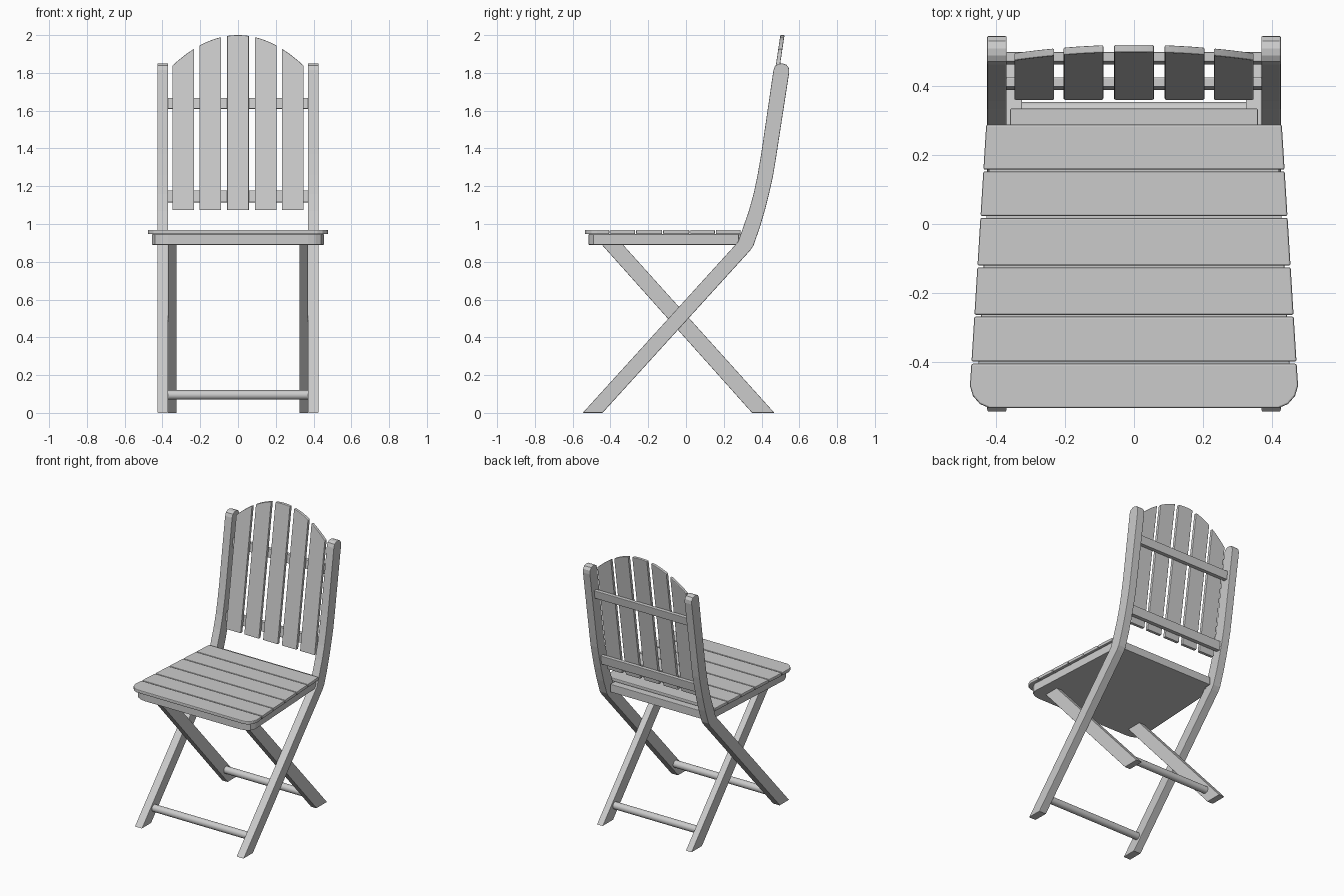
import bpy, bmesh, math
from mathutils import Vector

if "Cube" in bpy.data.objects:
    bpy.data.objects.remove(bpy.data.objects["Cube"])


def prism(name, pts, lo, hi, place, bevel=0.0):
    """Extrude a 2D outline between lo and hi; place maps (a, b, depth) to xyz."""
    bm = bmesh.new()
    n = len(pts)
    va = [bm.verts.new(place(a, b, lo)) for a, b in pts]
    vb = [bm.verts.new(place(a, b, hi)) for a, b in pts]
    bm.faces.new(va)
    bm.faces.new(vb[::-1])
    for i in range(n):
        j = (i + 1) % n
        bm.faces.new((va[j], va[i], vb[i], vb[j]))
    bmesh.ops.recalc_face_normals(bm, faces=bm.faces)
    me = bpy.data.meshes.new(name)
    bm.to_mesh(me)
    bm.free()
    ob = bpy.data.objects.new(name, me)
    bpy.context.collection.objects.link(ob)
    if bevel:
        m = ob.modifiers.new("bevel", 'BEVEL')
        m.width, m.segments, m.limit_method = bevel, 2, 'ANGLE'
        m.angle_limit = math.radians(50)
    return ob


def side(a, b, d):
    return Vector((d, a, b))


def flat(a, b, d):
    return Vector((a, b, d))


def leaning(a, b, d):
    return Vector((a, 0.36 + 0.15 * (b - 1.07) + d, b))


def rect(x0, x1, y0, y1):
    return [(x0, y0), (x1, y0), (x1, y1), (x0, y1)]


def rung(name, y, z, half):
    bpy.ops.mesh.primitive_cylinder_add(vertices=24, radius=0.025, depth=2 * half,
                                        location=(0, y, z), rotation=(0, math.pi / 2, 0))
    ob = bpy.context.object
    ob.name = name
    bpy.ops.object.shade_smooth_by_angle(angle=math.radians(40))


# side frames: front leg and curved back post in one piece, plus crossing rear legs
post = [(-0.547, 0), (-0.442, 0), (0.34, 0.86), (0.357, 0.885), (0.392, 0.985), (0.421, 1.085),
        (0.442, 1.17), (0.46, 1.25), (0.475, 1.34), (0.546, 1.80), (0.545, 1.825), (0.532, 1.843),
        (0.51, 1.85), (0.49, 1.848), (0.472, 1.838), (0.463, 1.815), (0.398, 1.37), (0.379, 1.26),
        (0.358, 1.16), (0.333, 1.07), (0.30, 0.975), (0.275, 0.905)]
rear = [(0.35, 0), (0.468, 0), (-0.335, 0.892), (-0.447, 0.892)]
for s, tag in ((-1, "left"), (1, "right")):
    prism("post_and_front_leg_" + tag, post, s * 0.37, s * 0.427, side, 0.004)
    prism("rear_leg_" + tag, rear, s * 0.325, s * 0.371, side, 0.003)

# round rungs between the feet
rung("front_rung", -0.41, 0.095, 0.375)
rung("rear_rung", 0.33, 0.095, 0.33)

# seat panel under the slats, narrowed to fit between the posts
half_panel = [(0.37, -0.515), (0.41, -0.508), (0.44, -0.49), (0.455, -0.455),
              (0.415, 0.28), (0.36, 0.28), (0.36, 0.335)]
panel = half_panel + [(-x, y) for x, y in reversed(half_panel)]
prism("seat_panel", panel, 0.89, 0.946, flat, 0.003)


# seat slats, tapering towards the back
def half_width(y):
    return 0.476 - 0.062 * (y + 0.46)


edges = [(-0.535, -0.406), (-0.40, -0.269), (-0.264, -0.126),
         (-0.121, 0.018), (0.023, 0.153), (0.158, 0.289)]
for i, (y0, y1) in enumerate(edges):
    if i == 0:
        h = [(0.42, y0), (0.448, y0 + 0.012), (0.468, y0 + 0.035),
             (0.477, y0 + 0.065), (half_width(y1), y1)]
    else:
        h = [(half_width(y0), y0), (half_width(y1), y1)]
    pts = h + [(-x, y) for x, y in reversed(h)]
    prism("seat_slat_%d" % (i + 1), pts, 0.946, 0.969, flat, 0.005)

# back slats with an arched top line
for i, c in enumerate((-0.29, -0.147, 0.0, 0.147, 0.29)):
    x0, x1 = c - 0.058, c + 0.058
    top = [x1 + (x0 - x1) * k / 6 for k in range(7)]
    pts = [(x0, 1.073), (x1, 1.073)] + [(x, 2.0 - 1.34 * x * x) for x in top]
    prism("back_slat_%d" % (i + 1), pts, 0.0, 0.022, leaning, 0.004)

# rails behind the back slats
for name, z0, z1 in (("lower_back_rail", 1.115, 1.178), ("upper_back_rail", 1.61, 1.668)):
    prism(name, rect(-0.372, 0.372, z0, z1), 0.022, 0.05, leaning, 0.003)
